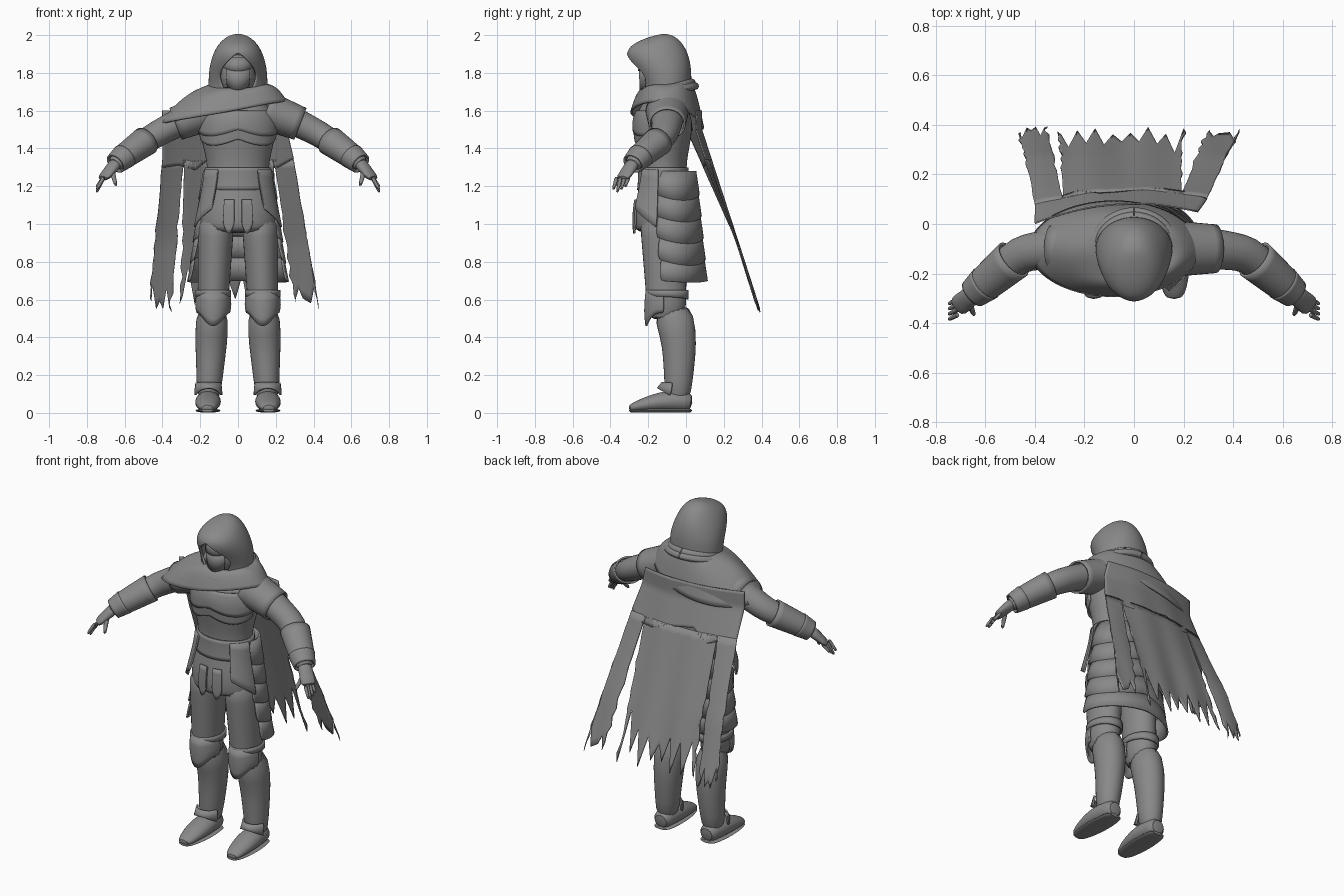
import bpy, bmesh, math, random
from math import sin, cos, pi, asin, sqrt
from mathutils import Vector

random.seed(4)
if "Cube" in bpy.data.objects:
    bpy.data.objects.remove(bpy.data.objects["Cube"])

grey = bpy.data.materials.new("plain grey")
grey.use_nodes = True
grey.diffuse_color = (0.25, 0.25, 0.25, 1)
grey.node_tree.nodes["Principled BSDF"].inputs["Base Color"].default_value = grey.diffuse_color
parts = []
UP = Vector((0, 0, 1))
ACROSS = Vector((1, 0, 0))


def lerp(start, end, t):
    return start + (end - start) * t


def taper(start, end, count):
    """Evenly spaced rings between two rings."""
    return [tuple(lerp(a, b, k / (count - 1)) for a, b in zip(start, end)) for k in range(count)]


def grid(name, columns, rows, point, closed=False, caps=False, thick=0, smooth=1):
    """Surface through point(column, row)."""
    bm = bmesh.new()
    lines = [[bm.verts.new(point(i, j)) for i in range(columns)] for j in range(rows)]
    for upper, lower in zip(lines, lines[1:]):
        for i in range(columns if closed else columns - 1):
            k = (i + 1) % columns
            bm.faces.new((upper[i], upper[k], lower[k], lower[i]))
    if caps:
        bm.faces.new(lines[0])
        bm.faces.new(lines[-1])
    bmesh.ops.remove_doubles(bm, verts=bm.verts, dist=0.0005)
    bmesh.ops.recalc_face_normals(bm, faces=bm.faces)
    mesh = bpy.data.meshes.new(name)
    bm.to_mesh(mesh)
    bm.free()
    mesh.materials.append(grey)
    ob = bpy.data.objects.new(name, mesh)
    bpy.context.collection.objects.link(ob)
    if smooth:
        ob.modifiers.new("round", "SUBSURF").levels = smooth
    if thick:
        mod = ob.modifiers.new("thickness", "SOLIDIFY")
        mod.thickness, mod.offset = thick, 0
    parts.append(ob)


def tube(name, path, side=1, count=16, deep=1, ref=ACROSS, caps=True, thick=0):
    """Rings along a path of (x, y, z, width) or (x, y, z, width, depth)."""
    centres = [Vector((ring[0] * side, ring[1], ring[2])) for ring in path]

    def point(i, j):
        along = (centres[min(j + 1, len(path) - 1)] - centres[max(j - 1, 0)]).normalized()
        wide = (ref - along * ref.dot(along)).normalized()
        angle = 2 * pi * i / count
        return (centres[j] + wide * path[j][3] * cos(angle)
                + along.cross(wide) * path[j][-1] * deep * sin(angle))
    grid(name, count, len(path), point, True, caps, thick)


def shell(name, rows, start, end, dip, side=1, centre=0, count=25, thick=0.01):
    """Curved plate of (height, y, width, depth) rows; angles in half turns from the back."""
    def point(i, j):
        u = i / (count - 1)
        height, y, width, depth = rows[j]
        angle = lerp(start, end, u) * pi
        drop = dip(u) * j / (len(rows) - 1)
        return (side * (centre + width * sin(angle)), y + depth * cos(angle), height - drop)
    grid(name, count, len(rows), point, thick=thick)


def arch(u):
    return sin(pi * u)


def twin(u):
    return abs(sin(2 * pi * u))


# Torso: narrow waist, wide chest and hips, shoulders closing to the neck
def body(z, grow=0):
    width = 0.185 - 0.02 * cos(4 * pi * (z - 1.28))
    width *= min(1, sqrt(max(0.1, (1.76 - z) * 5)))
    return (z, -0.12, width + grow, width * 0.75 + grow)


def band(name, top, low, start, end, dip, grow=0.006, flare=0, side=1):
    rows = [body(lerp(top, low, k / 3), grow + flare * k) for k in range(4)]
    shell(name, rows, start, end, dip, side)


heights = [0.95 + 0.04 * k for k in range(21)]
tube("torso", [(0, y, z, width, depth) for z, y, width, depth in map(body, heights)], count=24)
band("chest_plate", 1.6, 1.5, 0.5, 1.5, lambda u: 0.035 * twin(u))
band("rib_plate", 1.5, 1.45, 0.55, 1.45, lambda u: 0.035 * twin(u), grow=0.002)
band("tunic_hem", 1.3, 1.21, 0, 2, lambda u: 0.03 * arch(u))

# Overlapping skirt plates round the back and hips
for k in range(5):
    top = 1.28 - 0.115 * k
    low = top - 0.12
    rows = []
    for z, grow in ((top, 0), (low, 0.01)):
        width = 0.18 + 0.13 * (1.28 - z) + grow
        rows.append((z, -0.08, width, width * 0.72))
    reach = 0.7 - 0.025 * k
    wave = 0.01 if k == 4 else 0.035
    shell(f"skirt_plate_{k}", rows, -reach, reach, lambda u: wave * twin(u), count=41)

# Arm centre line, sampled by every sleeve and guard on it
arm_rings = [(0.15, -0.1, 1.6, 0.09), (0.33, -0.1, 1.53, 0.075), (0.46, -0.12, 1.46, 0.07),
             (0.6, -0.24, 1.36, 0.055), (0.66, -0.29, 1.31, 0.04)]


def arm(start, end, grow=0, count=4):
    rings = []
    for n in range(count):
        t = lerp(start, end, n / (count - 1))
        k = min(int(t), len(arm_rings) - 2)
        x, y, z, width = (lerp(a, b, t - k) for a, b in zip(arm_rings[k], arm_rings[k + 1]))
        rings.append((x, y, z, width + grow))
    return rings


for s, side in ((-1, "right"), (1, "left")):
    band(side + "_hip_plate", 1.29, 1.08, 0.56, 0.8, lambda u: 0.1 * (1 - u), 0.012, 0.007, s)
    band(side + "_front_flap", 1.13, 1, 0.88, 0.97, lambda u: 0.05 * arch(u), side=s)

    # Legs and boots
    tube(side + "_leg", taper((0.115, -0.12, 1.05, 0.1), (0.135, -0.1, 0.48, 0.078), 6), s, deep=1.3)
    calf = [(0.135, -0.08, 0.57, 0.085, 0.1), (0.14, -0.04, 0.42, 0.09)]
    tube(side + "_boot", calf + taper((0.145, -0.035, 0.3, 0.08), (0.157, -0.045, 0.05, 0.06), 3), s, deep=1.1)

    # Rounded shoe on a flat sole
    shoe, sole = [], []
    for k in range(8):
        u = k / 7
        bulge = sqrt(sin(pi * lerp(0.15, 0.92, u)))
        height = lerp(0.07, 0.035, u) * bulge
        x, y = lerp(0.155, 0.163, u), 0.035 - 0.34 * u
        shoe.append((x, y, height + 0.005, 0.07 * bulge, height))
        sole.append((x, y, 0.012, 0.075 * bulge, 0.012))
    tube(side + "_shoe", shoe, s)
    tube(side + "_sole", sole, s, count=8)

    # Ankle and knee guards
    shell(side + "_ankle_guard", [(0.16, -0.045, 0.068, 0.08), (0.09, -0.05, 0.075, 0.1)],
          0.6, 1.4, lambda u: -0.04 * arch(u), s, 0.157)
    knee = [(z, -0.1, 0.085 + grow, 0.11 + grow) for z, grow in ((0.64, 0), (0.57, 0.01), (0.53, 0))]
    shell(side + "_knee_guard", knee, 0.55, 1.45, lambda u: 0.07 * arch(u) ** 3, s, 0.131)
    shell(side + "_knee_band", [(0.65, -0.1, 0.09, 0.11), (0.6, -0.1, 0.09, 0.11)],
          0, 2, lambda u: -0.02 * arch(u), s, 0.131)

    # Arm with sleeve, bracer and cuff
    tube(side + "_arm", arm(0, 4, count=9), s, deep=1.1, ref=UP)
    for name, start, end, grow in (("sleeve", 0, 1, 0.012), ("bracer", 2.2, 3.2, 0.008), ("cuff", 3, 3.8, 0.01)):
        tube(f"{side}_{name}", arm(start, end, grow), s, deep=1.1, ref=UP, caps=False, thick=0.01)
    crest = [(x, y, z + width, 0.004 + 0.01 * arch(k / 4))
             for k, (x, y, z, width) in enumerate(arm(2.2, 3, count=5))]
    tube(side + "_bracer_ornament", crest, s, 8, 3, UP)

    # Hand
    tube(side + "_palm", taper((0.64, -0.275, 1.33, 0.035, 0.04), (0.72, -0.34, 1.235, 0.018, 0.045), 4), s, ref=UP)
    for k in range(4):
        y = -0.366 + 0.021 * k
        tip = 1.165 + 0.015 * abs(k - 1)
        tube(f"{side}_finger_{k}", taper((0.71, y, 1.25, 0.012), (0.75, y - 0.02, tip, 0.008), 4), s, 8)
    tube(side + "_thumb", taper((0.67, -0.31, 1.29, 0.018), (0.645, -0.37, 1.2, 0.009), 4), s, 8)


# Hood: a dome with a pointed peak over an open face
def hood_point(i, j):
    t = sin(pi / 2 * j / 10)
    dome = sqrt(max(0, 1 - t ** 2.5))
    width = 0.15 * dome
    gap = 0.1 * max(0, cos(3.5 * (t - 0.25)))
    back = 0.137 * dome - 0.115
    front = -0.115 - 0.11 * (dome + sin(pi * t * t))
    angle = lerp(-1, 1, i / 28) * (pi - asin(min(1, gap / max(width, 0.01))))
    y = lerp(front, back, (1 + cos(angle)) / 2)
    return (width * sin(angle), y, 1.73 + 0.27 * t + 0.03 * cos(angle) * (1 - t))


grid("hood", 29, 11, hood_point, thick=0.014, smooth=2)

# Masked face
tube("face_mask", [(0, -0.145, 1.66 + 0.04 * k, 0.095 * arch((k + 1) / 8)) for k in range(7)])
shell("brow_plate", [(1.88, -0.145, 0.07, 0.09), (1.83, -0.145, 0.092, 0.105)],
      0.65, 1.35, lambda u: 0.02 * arch(u))
shell("mouth_plate", [(1.82, -0.145, 0.088, 0.1), (1.73, -0.14, 0.08, 0.1)],
      0.75, 1.25, lambda u: 0.02 * arch(u))

# Neck scarf folds
for k in range(2):
    turns = [2 * pi * n / 24 for n in range(25)]
    size = 0.145 + 0.02 * k
    tube(f"scarf_fold_{k}", [(size * sin(a), size * 0.9 * cos(a) - 0.1, 1.72 - 0.02 * k + 0.03 * cos(a), 0.022)
                             for a in turns], count=8, ref=UP, caps=False)


# Shoulder mantle, long over the right shoulder
def mantle_point(i, j):
    angle, t = 2 * pi * i / 48, j / 6
    right, front = sin(angle), cos(angle)
    neck = Vector((-0.14 * right, -0.1 - 0.12 * front, 1.735 - 0.02 * front))
    hem = Vector((-0.08 - 0.34 * right, -0.1 - 0.19 * front,
                  1.55 - 0.06 * right + 0.04 * front + 0.03 * right ** 2))
    return neck.lerp(hem, t) + UP * (0.035 + 0.006 * sin(5 * angle)) * arch(t)


grid("mantle", 48, 7, mantle_point, closed=True, thick=0.012)


# Tattered cape sloping away behind the back
def cape_y(x, z):
    slope = 0.082 + max(0, 1.5 - z) * 0.318
    wrap = 0.5 * x * x * min(1, max(0, (z - 0.9) / 0.6))
    return slope - wrap + 0.006 * sin(28 * x) * min(1, 1.7 - z)


def cloth(name, top, bottom, high, low, notch, tears, ragged=0.012):
    """Hanging cloth; its lower edge zigzags between low tips and notches."""
    edge = [low + random.random() * 0.08 + notch * (k % 2) * random.uniform(0.5, 1) for k in range(tears + 1)]
    columns = tears * 5

    def point(i, j):
        u, v, k = i / columns, j / 16, min(i // 5, tears - 1)
        z = lerp(high, lerp(edge[k], edge[k + 1], i / 5 - k), v)
        x = lerp(lerp(*top, u), lerp(*bottom, u), v)
        if i in (0, columns):
            x += random.uniform(-ragged, ragged) * v
        return (x, cape_y(x, z), z)
    grid(name, columns + 1, 17, point, thick=0.006, smooth=0)


cloth("cape_upper", (-0.4, 0.235), (-0.4, 0.295), 1.6, 1.28, 0, 8, 0)
cloth("cape_main", (-0.285, 0.19), (-0.3, 0.2), 1.34, 0.54, 0.25, 14)
cloth("cape_right_strip", (-0.4, -0.287), (-0.47, -0.36), 1.34, 0.53, 0.08, 6)
cloth("cape_left_strip", (0.19, 0.295), (0.3, 0.43), 1.34, 0.53, 0.1, 6)

# Shading
bpy.ops.object.select_all(action="DESELECT")
for ob in parts:
    ob.select_set(True)
bpy.context.view_layer.objects.active = parts[0]
bpy.ops.object.shade_smooth_by_angle(angle=math.radians(40))
